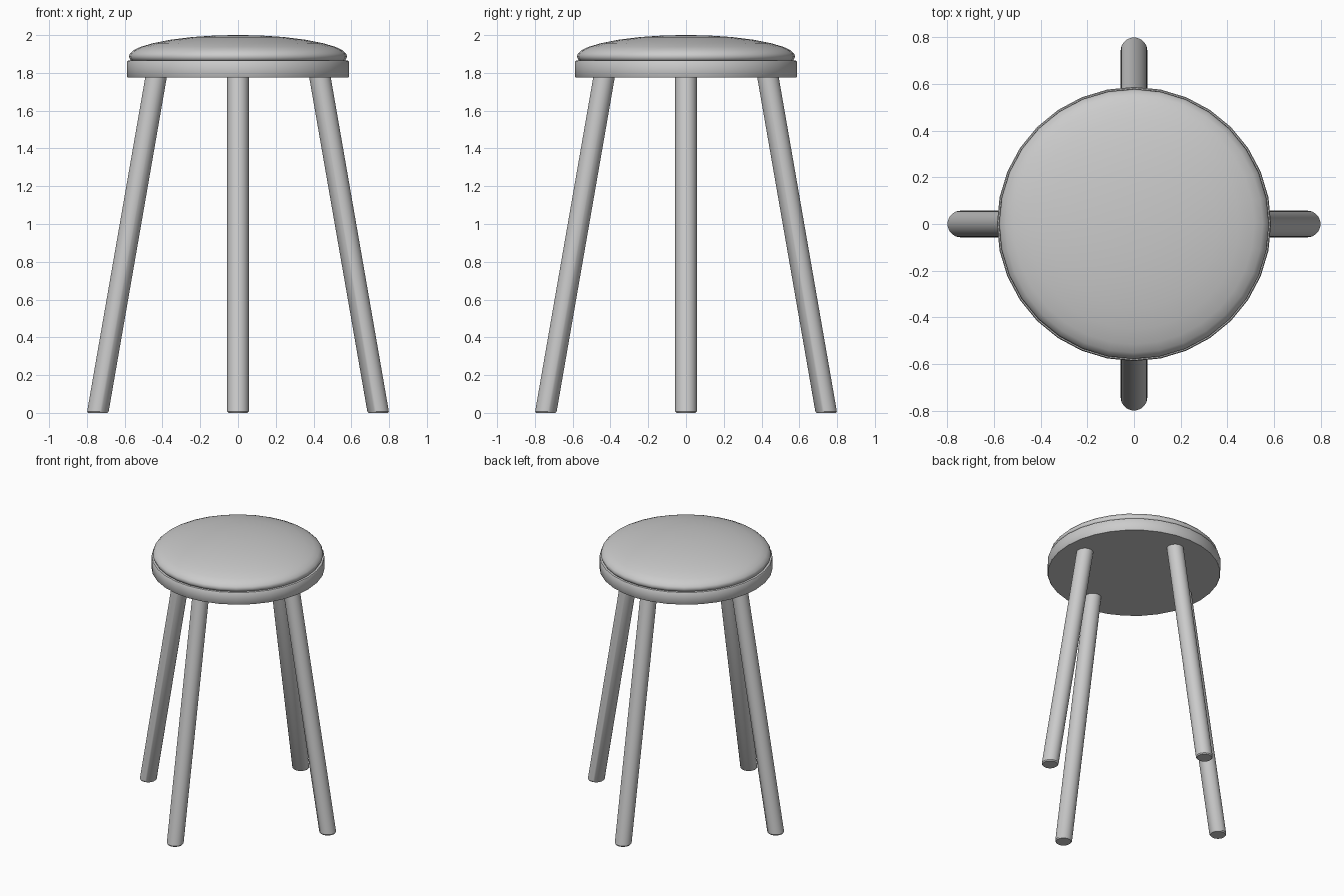
import bpy, bmesh, math

if "Cube" in bpy.data.objects:
    bpy.data.objects.remove(bpy.data.objects["Cube"])

SIDES = 32


def finish(name, bm, angle):
    bmesh.ops.recalc_face_normals(bm, faces=bm.faces)
    mesh = bpy.data.meshes.new(name)
    bm.to_mesh(mesh)
    bm.free()
    obj = bpy.data.objects.new(name, mesh)
    bpy.context.collection.objects.link(obj)
    bpy.ops.object.select_all(action='DESELECT')
    obj.select_set(True)
    bpy.context.view_layer.objects.active = obj
    bpy.ops.object.shade_smooth_by_angle(angle=math.radians(angle))
    return obj


def loft(name, rings, sides, angle=40):
    """Join horizontal circles given as (centre x, centre y, z, radius) and cap the ends."""
    bm = bmesh.new()
    loops = []
    for cx, cy, z, r in rings:
        loops.append([bm.verts.new((cx + r * math.cos(math.tau * i / sides),
                                    cy + r * math.sin(math.tau * i / sides), z))
                      for i in range(sides)])
    for a, b in zip(loops, loops[1:]):
        for i in range(sides):
            j = (i + 1) % sides
            bm.faces.new((a[i], a[j], b[j], b[i]))
    bm.faces.new(loops[0][::-1])
    bm.faces.new(loops[-1])
    return finish(name, bm, angle)


# Round seat board
loft("seat_board", [(0, 0, 1.775, 0.583), (0, 0, 1.78, 0.587),
                    (0, 0, 1.86, 0.587), (0, 0, 1.865, 0.583)], SIDES)

# Domed cushion
profile = [(0.55, 1.86), (0.568, 1.866), (0.578, 1.885), (0.572, 1.902),
           (0.552, 1.921), (0.515, 1.938), (0.45, 1.957), (0.36, 1.975),
           (0.24, 1.99), (0.12, 1.998), (0.02, 2.0)]
loft("cushion", [(0, 0, z, r) for r, z in profile], SIDES, 60)

# Four splayed legs with level feet
FOOT, TOP, TOP_Z, R = 0.743, 0.43, 1.80, 0.057
for name, dx, dy in (("right_leg", 1, 0), ("back_leg", 0, 1),
                     ("left_leg", -1, 0), ("front_leg", 0, -1)):
    rings = []
    for z, r in ((0, R - 0.006), (0.008, R), (TOP_Z, R)):
        d = FOOT + (TOP - FOOT) * z / TOP_Z
        rings.append((dx * d, dy * d, z, r))
    loft(name, rings, SIDES, 35)
